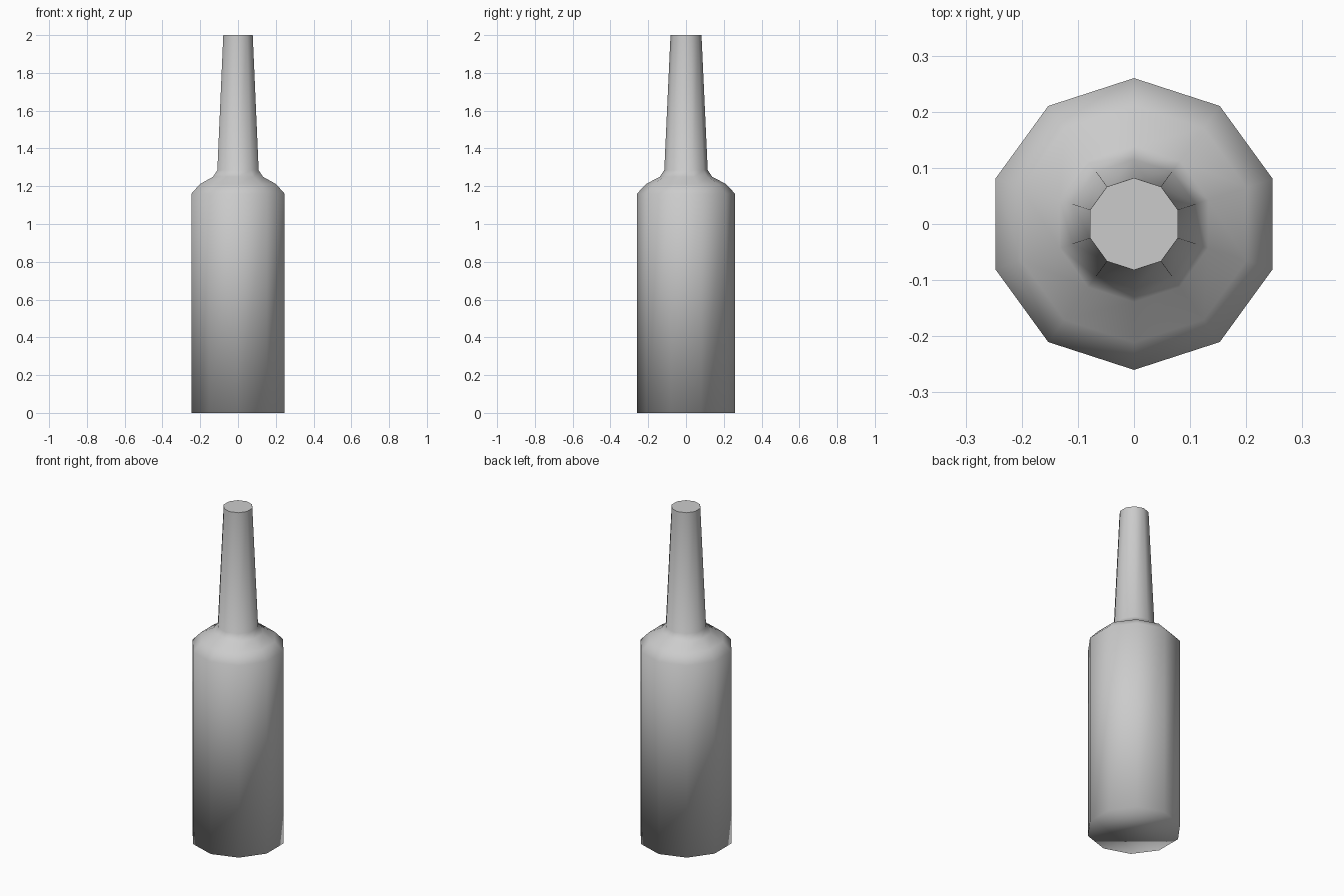
import bpy, bmesh, math

if "Cube" in bpy.data.objects:
    bpy.data.objects.remove(bpy.data.objects["Cube"])

SIDES = 10
# (radius, height) from base to mouth
PROFILE = [(0.26, 0.0), (0.26, 1.16), (0.211, 1.212), (0.139, 1.25),
           (0.115, 1.285), (0.082, 2.0)]

bm = bmesh.new()


def ring(r, z):
    step = 2 * math.pi / SIDES
    return [bm.verts.new((r * math.sin(i * step), -r * math.cos(i * step), z))
            for i in range(SIDES)]


# Body, shoulder and neck as one lofted shell
rings = [ring(r, z) for r, z in PROFILE]
for low, high in zip(rings, rings[1:]):
    for i in range(SIDES):
        j = (i + 1) % SIDES
        bm.faces.new((low[i], low[j], high[j], high[i]))

# Base and mouth caps
bm.faces.new(rings[0][::-1])
mouth = bm.faces.new(rings[-1])

# Smooth all over, crisp rim at the mouth
for f in bm.faces:
    f.smooth = True
for e in mouth.edges:
    e.smooth = False

mesh = bpy.data.meshes.new("bottle")
bm.to_mesh(mesh)
bm.free()
bottle = bpy.data.objects.new("bottle", mesh)
bpy.context.collection.objects.link(bottle)
